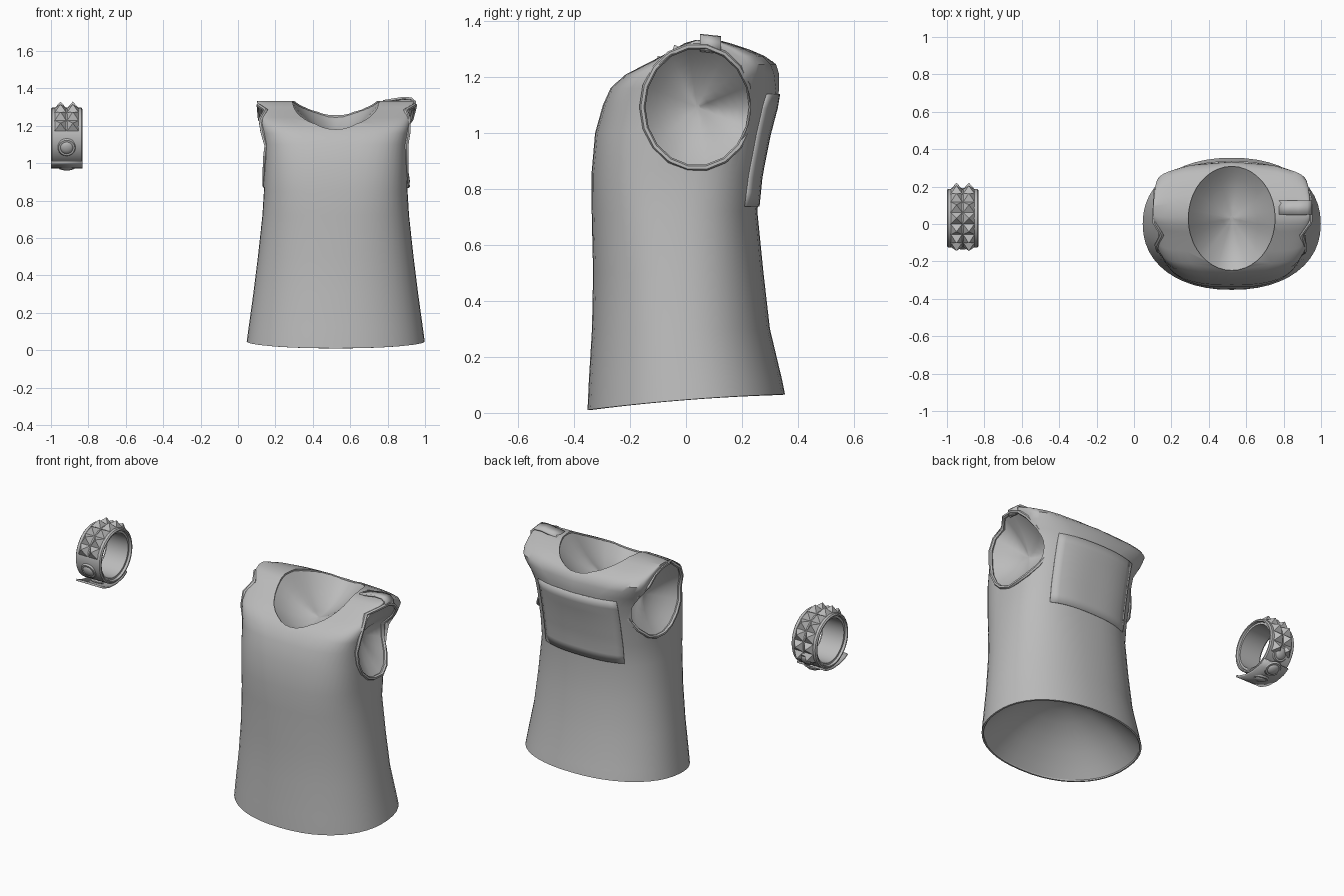
import bpy, bmesh, math, random
from math import sin, cos, pi, radians
from mathutils import Vector, Matrix

random.seed(4)
if "Cube" in bpy.data.objects:
    bpy.data.objects.remove(bpy.data.objects["Cube"])

grey = bpy.data.materials.new("plain grey")
grey.use_nodes = True
grey.diffuse_color = (0.5, 0.5, 0.5, 1)
grey.node_tree.nodes["Principled BSDF"].inputs["Base Color"].default_value = (0.5, 0.5, 0.5, 1)


def select(ob):
    bpy.ops.object.select_all(action='DESELECT')
    ob.select_set(True)
    bpy.context.view_layer.objects.active = ob


def smooth(ob, angle):
    select(ob)
    bpy.ops.object.shade_smooth_by_angle(angle=radians(angle))


def finish(name, bm, angle=None):
    bmesh.ops.recalc_face_normals(bm, faces=bm.faces)
    mesh = bpy.data.meshes.new(name)
    bm.to_mesh(mesh)
    bm.free()
    mesh.materials.append(grey)
    ob = bpy.data.objects.new(name, mesh)
    bpy.context.collection.objects.link(ob)
    if angle:
        smooth(ob, angle)
    return ob


def thicken(ob, thickness, offset):
    mod = ob.modifiers.new("thickness", 'SOLIDIFY')
    mod.thickness, mod.offset = thickness, offset


def skin(bm, rows, closed=True, loop=False):
    """Bridge rows of points with quads."""
    vs = [[bm.verts.new(p) for p in row] for row in rows]
    n = len(vs[0])
    for i in range(len(vs) if loop else len(vs) - 1):
        a, b = vs[i], vs[(i + 1) % len(vs)]
        for j in range(n if closed else n - 1):
            k = (j + 1) % n
            bm.faces.new((a[j], a[k], b[k], b[j]))
    return vs


# Shirt cross-sections: height, half width, front y, back y, squareness
CX = 0.5225
SECTIONS = [
    (0.04, .476, -.352, .354, 2.2), (0.12, .466, -.347, .343, 2.2),
    (0.30, .441, -.336, .300, 2.2), (0.50, .416, -.332, .277, 2.3),
    (0.72, .392, -.337, .255, 2.5), (0.85, .384, -.338, .268, 2.8),
    (1.00, .385, -.325, .298, 3.2), (1.10, .388, -.297, .325, 3.7),
    (1.16, .395, -.270, .333, 4.5), (1.21, .402, -.218, .333, 6.5),
    (1.245, .408, -.150, .322, 8), (1.275, .412, -.092, .288, 8),
    (1.30, .416, -.045, .230, 8), (1.322, .419, -.005, .160, 8),
    (1.333, .421, .035, .115, 8)]


def section(z):
    for lo, hi in zip(SECTIONS, SECTIONS[1:]):
        if z <= hi[0]:
            break
    f = max(0, min(1, (z - lo[0]) / (hi[0] - lo[0])))
    a, yf, yb, n = (p + (q - p) * f for p, q in zip(lo[1:], hi[1:]))
    return a, (yf + yb) / 2, (yb - yf) / 2, n


def taper(n, u, back):
    """Narrowing of the chest and back towards the arms."""
    return 1 - max(0, min(1, n - 2.7)) * (.22 if back else .06) * u * u


def power(v, e):
    return math.copysign(abs(v) ** e, v)


def ring(z, count=48):
    a, c, b, n = section(z)
    pts = []
    for i in range(count):
        t = 2 * pi * i / count
        u, v = power(cos(t), 2 / n), power(sin(t), 2 / n)
        pts.append(Vector((CX + a * u, c + b * v * taper(n, u, v > 0), z)))
    return pts


def flank(y, z):
    """Half width of the shirt at a point on its side."""
    a, c, b, n = section(z)
    r = min(.95, abs((y - c) / (b * taper(n, 1, y > c))))
    return a * (1 - r ** n) ** (1 / n)


def top_z(y):
    """Height of the shoulder profile at a given depth."""
    z = 1.333
    while abs(y - section(z)[1]) > section(z)[2]:
        z -= .002
    return z


# Shirt body: lofted shell with a sloping hem
bm = bmesh.new()
rows = [ring(s[0]) for s in SECTIONS]
for p in rows[0]:
    p.z = .047 + .079 * p.y - .07 * p.y ** 2
hem = [p.copy() for p in rows[0]]
loops = skin(bm, rows)
bm.faces.new(loops[-1])
shirt = finish("shirt_body", bm)
thicken(shirt, .01, -1)


# Neck and arm openings, cut with elliptical prisms
def prism(name, matrix):
    bm = bmesh.new()
    bmesh.ops.create_cone(bm, cap_ends=True, segments=40, radius1=1, radius2=1, depth=1, matrix=matrix)
    ob = finish(name, bm)
    ob.hide_render = True
    return ob


NECK_Y, NECK_W, NECK_D = .03, .232, .278
ARM_Y, ARM_Z, ARM_W, ARM_H = .04, 1.093, .19, .213
cutters = [prism("neck_cutter", Matrix.Translation((CX, NECK_Y, 1.35))
                 @ Matrix.Diagonal((NECK_W, NECK_D, .5, 1)))]
for side in (-1, 1):
    cutters.append(prism("arm_cutter", Matrix.Translation((CX + side * .42, ARM_Y, ARM_Z))
                         @ Matrix.Diagonal((.3, ARM_W, ARM_H, 1)) @ Matrix.Rotation(pi / 2, 4, 'Y')))
for c in cutters:
    m = shirt.modifiers.new("opening", 'BOOLEAN')
    m.object, m.operation, m.solver = c, 'DIFFERENCE', 'EXACT'
select(shirt)
for m in list(shirt.modifiers):
    bpy.ops.object.modifier_apply(modifier=m.name)
for c in cutters:
    bpy.data.objects.remove(c)
smooth(shirt, 40)


# Hollow linings that close each opening
def lining(name, rim, inward):
    centre = sum(rim, Vector()) / len(rim)
    bm = bmesh.new()
    rows = [[centre + (p - centre) * s + Vector(inward) * (1 - s * s) for p in rim]
            for s in (1, .9, .75, .6, .4, .2, .05)]
    bm.faces.new(skin(bm, rows)[-1])
    ob = finish(name, bm, 60)
    if ob.data.polygons[-1].normal.dot(Vector(inward)) > 0:
        ob.data.flip_normals()


turns = [2 * pi * i / 36 for i in range(36)]
neck_rim = [Vector((CX + (NECK_W + .003) * cos(t), NECK_Y + (NECK_D + .003) * sin(t), 0)) for t in turns]
for p in neck_rim:
    p.z = top_z(p.y) - .006
lining("neck_lining", neck_rim, (0, 0, -.13))
lining("hem_lining", [Vector((CX + (p.x - CX) * .985, p.y * .98, p.z + .003)) for p in hem], (0, 0, .25))

# Uneven rolled edges and linings of the arm openings
for side, name in ((-1, "right_arm"), (1, "left_arm")):
    bm = bmesh.new()
    rows, rim = [], []
    for t in turns[::2]:
        y, z = ARM_Y + (ARM_W + .006) * cos(t), ARM_Z + (ARM_H + .006) * sin(t)
        x = CX + side * (flank(y, z) + random.uniform(-.006, .01))
        rim.append(Vector((x - side * .006, y, z)))
        out = Vector((0, cos(t), sin(t)))
        rows.append([Vector((x, y, z)) + out * .011 * cos(u) + Vector((.012 * sin(u), 0, 0))
                     for u in (2 * pi * k / 6 for k in range(6))])
    skin(bm, rows, loop=True)
    finish(name + "_edge", bm, 50)
    lining(name + "_lining", rim, (-side * .1, 0, 0))

# Back panel following the cloth
bm = bmesh.new()
rows = []
for i in range(9):
    z = .738 + .402 * i / 8
    a, c, b, n = section(z)
    rows.append([(CX + x, c + b * taper(n, x / a, True) * (1 - abs(x / a) ** n) ** (1 / n), z)
                 for x in (-.26 + .52 * j / 12 for j in range(13))])
skin(bm, rows, closed=False)
panel = finish("back_panel", bm)
thicken(panel, .012, 0)
smooth(panel, 40)


def ribbon(name, path, edges, tilt=0):
    """Strip of cloth along a path, given as a function of both edges."""
    bm = bmesh.new()
    skin(bm, [[edges[0](p), edges[1](p)] for p in path], closed=False)
    ob = finish(name, bm)
    thicken(ob, .011, 0)
    smooth(ob, 40)


# Shoulder tab folded over the left arm edge
ribbon("shoulder_tab",
       [(.775, 1.328), (.83, 1.337), (.88, 1.345), (.925, 1.343), (.946, 1.325), (.946, 1.3), (.93, 1.292)],
       (lambda p: (p[0], .05, p[1] + .004), lambda p: (p[0], .125, p[1] - .004)))

# Wristband: lathed round the x axis; angle 0 faces front, 90 faces up
BAND = Vector((-.916, .031, 1.14))


def around(x, r, deg):
    t = radians(deg)
    return BAND + Vector((x, -r * cos(t), r * sin(t)))


profile = [(-.078, .157), (.078, .157), (.084, .15), (.084, .143), (.07, .14), (.07, .128),
           (-.07, .128), (-.07, .14), (-.084, .143), (-.084, .15)]
bm = bmesh.new()
skin(bm, [[around(x, r, deg) for x, r in profile] for deg in range(0, 360, 10)], loop=True)
finish("wristband", bm, 35)

# Loose end of the wristband, lying under it
ribbon("wristband_flap",
       [(-.113, 1.008), (-.09, .996), (-.04, .981), (.03, .977), (.09, .988), (.13, 1.01)],
       (lambda p: (BAND.x - .084, *p), lambda p: (BAND.x + .084, *p)))


def stud_frame(x, r, deg):
    t = radians(deg)
    out = Vector((0, -cos(t), sin(t)))
    along = Vector((0, sin(t), cos(t)))
    m = Matrix((Vector((1, 0, 0)), along, out)).transposed().to_4x4()
    m.translation = around(x, r, deg)
    return m


# Two columns of pyramid studs over the top and back
bm = bmesh.new()
for row in range(9):
    for x in (-.033, .033):
        m = stud_frame(x, .172, 23 + 22.3 * row) @ Matrix.Rotation(pi / 4, 4, 'Z')
        bmesh.ops.create_cone(bm, cap_ends=True, segments=4, radius1=.044, radius2=0, depth=.036, matrix=m)
finish("pyramid_studs", bm)

# Round studs with flat collars underneath
bm = bmesh.new()
for deg, r in ((-21, .157), (-76, .167), (-115, .167), (-149, .157)):
    m = stud_frame(0, r, deg)
    bmesh.ops.create_cone(bm, cap_ends=True, segments=20, radius1=.05, radius2=.044, depth=.01, matrix=m)
    bmesh.ops.create_uvsphere(bm, u_segments=16, v_segments=8, radius=.036,
                              matrix=m @ Matrix.Diagonal((1, 1, .45, 1)))
finish("round_studs", bm, 40)
